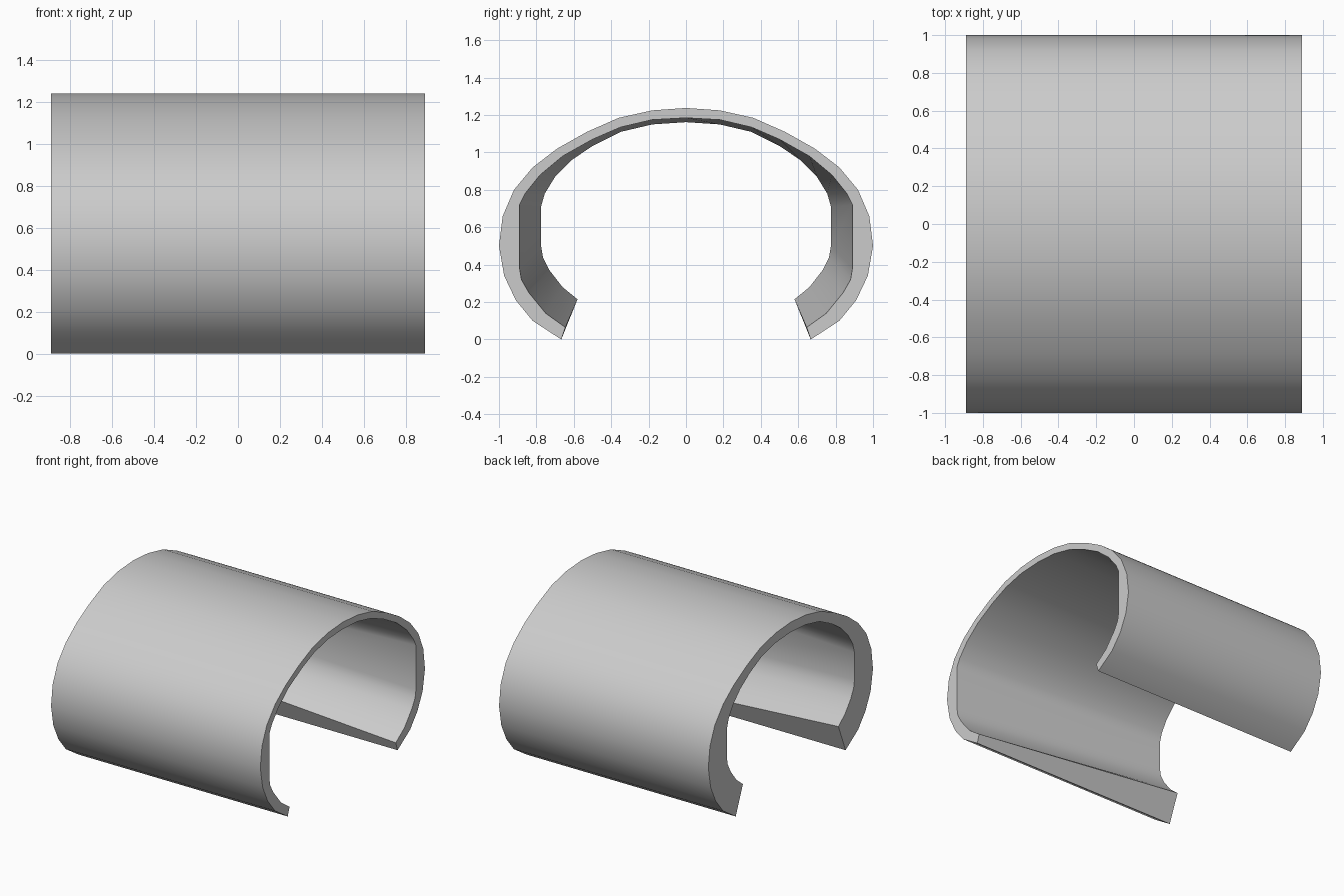
import bpy
import bmesh
from math import radians

cube = bpy.data.objects.get("Cube")
if cube:
    bpy.data.objects.remove(cube, do_unlink=True)

HALF_LENGTH = 0.89

# Half profiles as (y, z), running from the open lip up to the crown
OUTER = [(0.667, 0), (0.82, 0.1), (0.91, 0.21), (0.972, 0.34), (1, 0.5),
         (0.98, 0.66), (0.92, 0.8), (0.82, 0.92), (0.69, 1.02),
         (0.53, 1.11), (0.36, 1.185), (0.18, 1.225), (0, 1.238)]
INNER_WIDE = [(0.645, 0.065), (0.75, 0.14), (0.84, 0.25), (0.88, 0.32), (0.89, 0.38),
              (0.89, 0.72), (0.86, 0.78), (0.78, 0.88), (0.66, 0.98),
              (0.5, 1.07), (0.35, 1.135), (0.18, 1.175), (0, 1.185)]
INNER_NARROW = [(0.58, 0.215), (0.66, 0.28), (0.73, 0.37), (0.765, 0.44), (0.775, 0.5),
                (0.775, 0.71), (0.755, 0.78), (0.7, 0.87), (0.61, 0.96),
                (0.5, 1.035), (0.35, 1.11), (0.18, 1.15), (0, 1.162)]


def make_material(name, color):
    mat = bpy.data.materials.new(name)
    mat.use_nodes = True
    mat.diffuse_color = color
    mat.node_tree.nodes["Principled BSDF"].inputs["Base Color"].default_value = color
    return mat


def arch(bm, half, x):
    """Mirror a half profile into a full open arch of vertices."""
    full = half + [(-y, z) for y, z in reversed(half[:-1])]
    return [bm.verts.new((x, y, z)) for y, z in full]


# Clip shell: constant outside, bore tapering from one end to the other
bm = bmesh.new()
loops = [arch(bm, OUTER, HALF_LENGTH), arch(bm, OUTER, -HALF_LENGTH),
         arch(bm, INNER_NARROW, -HALF_LENGTH), arch(bm, INNER_WIDE, HALF_LENGTH)]

# Outside, narrow end, bore and wide end strips
for a, b in zip(loops, loops[1:] + loops[:1]):
    for i in range(len(a) - 1):
        bm.faces.new((a[i], a[i + 1], b[i + 1], b[i]))

# Lips along the open slot
for end in (0, -1):
    bm.faces.new([loop[end] for loop in loops])
bmesh.ops.recalc_face_normals(bm, faces=bm.faces)

mesh = bpy.data.meshes.new("clip_shell")
bm.to_mesh(mesh)
bm.free()
mesh.materials.append(make_material("light grey", (0.6, 0.6, 0.6, 1)))

shell = bpy.data.objects.new("clip_shell", mesh)
bpy.context.collection.objects.link(shell)
bpy.ops.object.select_all(action="DESELECT")
shell.select_set(True)
bpy.context.view_layer.objects.active = shell
bpy.ops.object.shade_smooth_by_angle(angle=radians(35))
